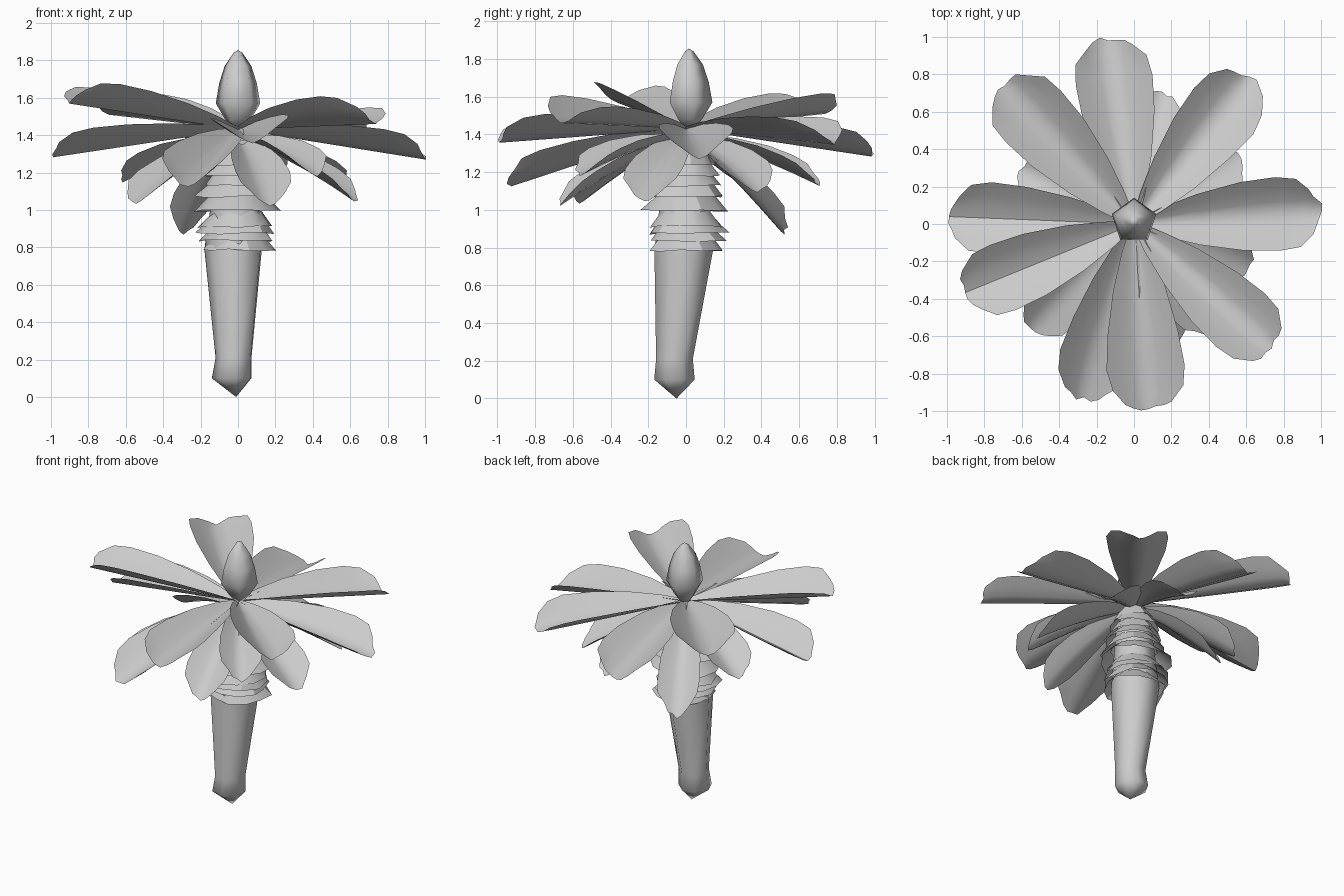
import bpy, bmesh, math, random
from mathutils import Vector

random.seed(4)
if "Cube" in bpy.data.objects:
    bpy.data.objects.remove(bpy.data.objects["Cube"])

grey = bpy.data.materials.new("pale_grey")
grey.use_nodes = True
colour = (0.6, 0.6, 0.6, 1)
grey.diffuse_color = colour
grey.node_tree.nodes["Principled BSDF"].inputs["Base Color"].default_value = colour


def make_grid(name, rows, closed=False, angle=50):
    """Skin a list of equally long point rows into one surface."""
    bm = bmesh.new()
    grid = [[bm.verts.new(p) for p in row] for row in rows]
    n = len(rows[0])
    for a, b in zip(grid, grid[1:]):
        for i in range(n if closed else n - 1):
            j = (i + 1) % n
            bm.faces.new((a[i], a[j], b[j], b[i]))
    bmesh.ops.remove_doubles(bm, verts=bm.verts, dist=0.0005)
    mesh = bpy.data.meshes.new(name)
    bm.to_mesh(mesh)
    bm.free()
    mesh.materials.append(grey)
    obj = bpy.data.objects.new(name, mesh)
    bpy.context.collection.objects.link(obj)
    bpy.ops.object.select_all(action='DESELECT')
    obj.select_set(True)
    bpy.context.view_layer.objects.active = obj
    bpy.ops.object.shade_smooth_by_angle(angle=math.radians(angle))


def ring(x, y, z, r, sides, turn=0.0, jag=0.0, drop=0.0):
    points = []
    for i in range(sides):
        a = turn + math.tau * i / sides
        rr = r * (1 + random.uniform(-jag, jag))
        points.append((x + rr * math.cos(a), y + rr * math.sin(a),
                       z + random.uniform(-drop, drop)))
    return points


def petal(name, x, y, z, width, base_z, cup, roll=0.0, hump=0.0):
    """Narrow-based channelled petal with a ragged round tip."""
    d = Vector((x, y, 0))
    length = d.length
    d.normalize()
    side = Vector((-d.y, d.x, 0))
    profile = [(0.02, 0.12), (0.15, 0.38), (0.35, 0.68), (0.6, 0.92),
               (0.8, 1.0), (0.92, 0.92), (1.0, 0.6)]
    rows = []
    for k, (t, w) in enumerate(profile):
        row = []
        for i in range(7):
            s = i / 3 - 1
            along = t * (1 - 0.05 * s * s * t)
            half = w
            if k == len(profile) - 1:
                along += random.uniform(-0.02, 0.015)
            elif abs(s) == 1 and k > 3:
                half += random.uniform(-0.03, 0.03)
            height = base_z + (z - base_z) * along + hump * math.sin(math.pi * t)
            height += w * (cup * abs(s) ** 1.3 + roll * s)
            p = d * (along * length) + side * (s * half * width / 2)
            row.append((p.x, p.y, height))
        rows.append(row)
    make_grid(name, rows)


# Tapered stem with a pointed foot, slightly leaning
stem_profile = [(-0.01, -0.05, 0.0, 0.0), (-0.03, -0.06, 0.1, 0.11),
                (-0.02, -0.06, 0.21, 0.1), (-0.02, -0.01, 0.79, 0.16),
                (0.0, 0.0, 1.2, 0.12), (0.0, 0.0, 1.42, 0.06)]
make_grid("stem", [ring(x, y, z, r, 7, 0.4) for x, y, z, r in stem_profile], True, 60)

# Ragged overlapping collars below the petals
collars = [(0.785, 0.205), (0.835, 0.2), (0.875, 0.215), (0.91, 0.2), (0.995, 0.235),
           (1.07, 0.21), (1.13, 0.185), (1.18, 0.18), (1.24, 0.16), (1.29, 0.14)]
for i, (z, r) in enumerate(collars):
    turn = random.uniform(0, 1)
    cx, cy = random.uniform(-0.02, 0.01), random.uniform(-0.01, 0.01)
    make_grid(f"collar_{i + 1}", [ring(cx, cy, z, r, 11, turn, 0.08, 0.006),
                                  ring(0, 0, z + 0.085, r * 0.64, 11, turn)], True, 30)

# Long upper petals: tip x, y, z, width, roll
upper = [(1.0, 0.07, 1.27, 0.4, 0.0), (0.62, 0.79, 1.345, 0.4, 0.0),
         (-0.14, 1.0, 1.28, 0.42, 0.0), (-0.7, 0.75, 1.51, 0.41, 0.0),
         (-1.0, 0.04, 1.28, 0.38, 0.0), (-0.91, -0.37, 1.57, 0.38, 0.01),
         (-0.27, -0.94, 1.12, 0.38, 0.0), (0.08, -1.0, 1.355, 0.41, 0.01),
         (0.74, -0.67, 1.46, 0.39, -0.03)]
for i, (x, y, z, w, roll) in enumerate(upper):
    petal(f"upper_petal_{i + 1}", x, y, z, w, 1.43, 0.125, roll)

# Short drooping lower petals: tip x, y, z, width
lower = [(0.15, 0.7, 1.13, 0.3), (0.56, 0.38, 1.09, 0.34), (0.63, -0.22, 1.04, 0.32),
         (0.42, -0.56, 1.18, 0.28), (0.17, -0.67, 1.02, 0.3),
         (-0.55, -0.57, 1.03, 0.3), (-0.61, 0.28, 1.15, 0.32), (-0.29, 0.52, 0.87, 0.28)]
for i, (x, y, z, w) in enumerate(lower):
    petal(f"lower_petal_{i + 1}", x, y, z, w, 1.39, 0.085, 0.0, 0.025)

# Five-sided pointed bud
bud_profile = [(1.4, 0.0), (1.48, 0.07), (1.57, 0.125), (1.68, 0.105),
               (1.77, 0.075), (1.84, 0.025), (1.855, 0.0)]
make_grid("bud", [ring(0, 0.015, z, r, 5, math.pi / 2) for z, r in bud_profile], True, 75)
